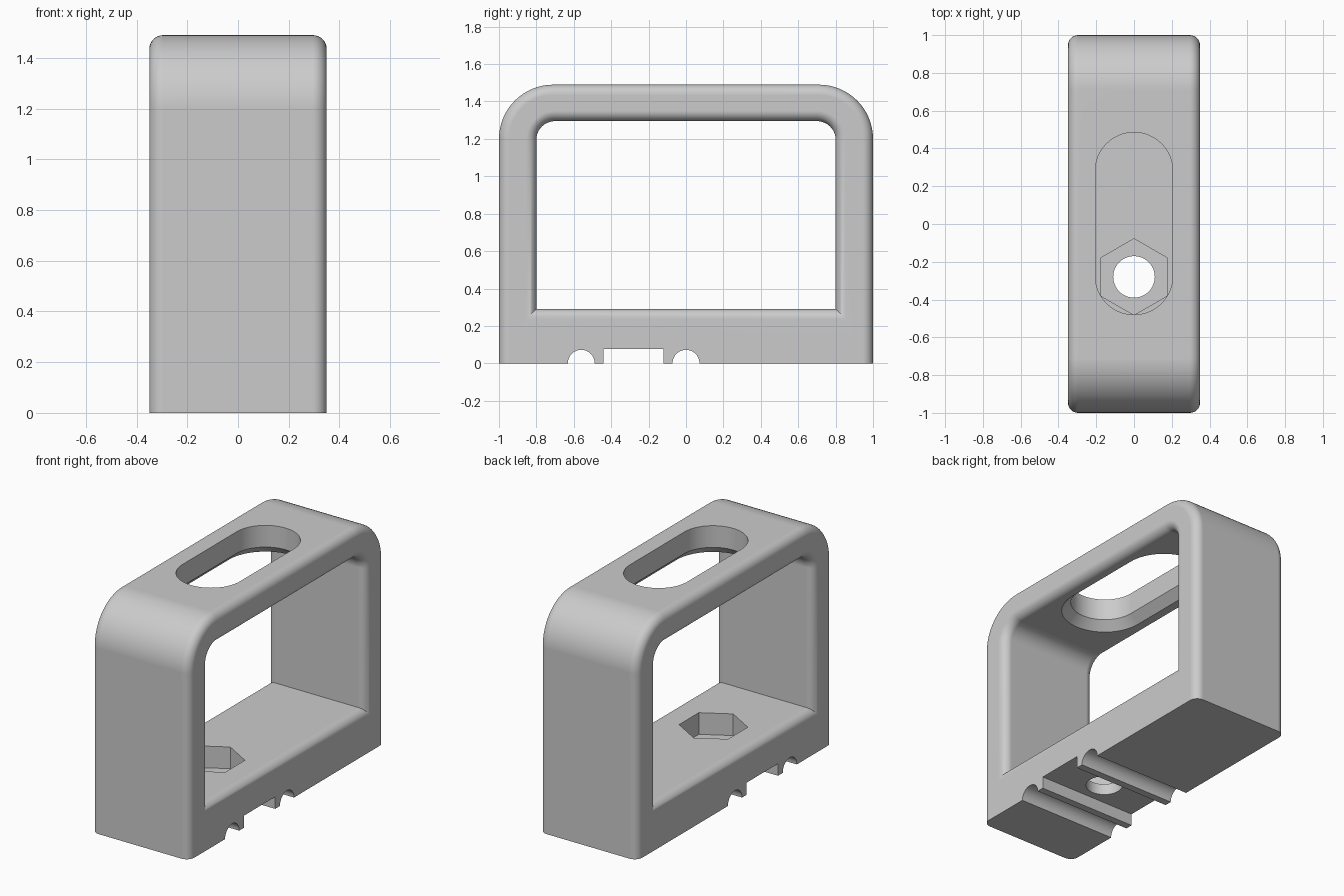
import bpy, math

if "Cube" in bpy.data.objects:
    bpy.data.objects.remove(bpy.data.objects["Cube"])

WIDTH = 0.35     # half width of the body in x
FILLET = 0.055   # rounding of the side edges

grey = bpy.data.materials.new("plain grey")
grey.diffuse_color = (0.6, 0.6, 0.6, 1)
grey.use_nodes = True
grey.node_tree.nodes["Principled BSDF"].inputs["Base Color"].default_value = grey.diffuse_color


def loft(name, rings):
    """Closed solid through a list of equal-length point rings."""
    n = len(rings[0])
    verts = [p for ring in rings for p in ring]
    faces = [(k * n + i, k * n + (i + 1) % n, (k + 1) * n + (i + 1) % n, (k + 1) * n + i)
             for k in range(len(rings) - 1) for i in range(n)]
    faces += [tuple(reversed(range(n))), tuple(range(len(verts) - n, len(verts)))]
    mesh = bpy.data.meshes.new(name)
    mesh.from_pydata(verts, [], faces)
    obj = bpy.data.objects.new(name, mesh)
    bpy.context.collection.objects.link(obj)
    bpy.context.view_layer.objects.active = obj
    obj.select_set(True)
    bpy.ops.object.mode_set(mode='EDIT')
    bpy.ops.mesh.select_all(action='SELECT')
    bpy.ops.mesh.normals_make_consistent(inside=False)
    bpy.ops.object.mode_set(mode='OBJECT')
    obj.select_set(False)
    mesh.materials.append(grey)
    return obj


def arch(x, half, bottom, top, radius, steps=16):
    """Rectangle in the yz plane with two rounded upper corners."""
    pts = [(x, -half, bottom), (x, half, bottom)]
    for side, start in ((1, 0), (-1, 90)):
        for i in range(steps + 1):
            a = math.radians(start + 90 * i / steps)
            pts.append((x, side * (half - radius) + radius * math.cos(a),
                        top - radius + radius * math.sin(a)))
    return pts


def slot(z, radius, y0=-0.275, y1=0.28, steps=32):
    """Long hole outline with round ends."""
    pts = []
    for cy, start in ((y1, 0), (y0, 180)):
        for i in range(steps + 1):
            a = math.radians(start + 180 * i / steps)
            pts.append((radius * math.cos(a), cy + radius * math.sin(a), z))
    return pts


def disc(z, radius, sides, cy=-0.28):
    """Regular polygon with a corner pointing along y."""
    return [(radius * math.sin(2 * math.pi * i / sides),
             cy + radius * math.cos(2 * math.pi * i / sides), z) for i in range(sides)]


def groove(x, cy, radius, sides=48):
    return [(x, cy + radius * math.cos(2 * math.pi * i / sides),
             radius * math.sin(2 * math.pi * i / sides)) for i in range(sides)]


# Side rounding: (x, inset) pairs from left to right
STEPS = 8
right = [(WIDTH - FILLET * (1 - math.sin(a)), FILLET * (1 - math.cos(a)))
         for a in (math.pi / 2 * i / STEPS for i in range(STEPS + 1))]
section = [(-x, d) for x, d in reversed(right)] + right

# Body with rounded shoulders and side edges, flat base
body = loft("handle_body", [arch(x, 1 - d, 0, 1.49 - d, 0.29 - d) for x, d in section])

# Window through the body, flaring at both sides
flare = [(-0.5, FILLET)] + section + [(0.5, FILLET)]
cutters = [loft("window_cutter",
                [arch(x, 0.8 + d, 0.29 - d, 1.295 + d, 0.1 + d) for x, d in flare])]

# Long slot in the top bar, chamfered underneath
cutters.append(loft("slot_cutter", [slot(1.24, 0.315), slot(1.295, 0.26),
                                    slot(1.35, 0.205), slot(1.6, 0.205)]))

# Hexagonal nut pocket and bolt hole in the floor
cutters.append(loft("nut_pocket_cutter", [disc(0.15, 0.202, 6), disc(0.4, 0.202, 6)]))
cutters.append(loft("bolt_hole_cutter", [disc(-0.1, 0.11, 48), disc(0.2, 0.11, 48)]))

# Two round grooves and a square channel across the base
for cy in (-0.56, 0.0):
    cutters.append(loft("round_groove_cutter", [groove(-0.5, cy, 0.072), groove(0.5, cy, 0.072)]))
cutters.append(loft("channel_cutter", [
    [(x, -0.44, -0.1), (x, -0.12, -0.1), (x, -0.12, 0.078), (x, -0.44, 0.078)]
    for x in (-0.5, 0.5)]))

# Cut everything out of the body
bpy.context.view_layer.objects.active = body
body.select_set(True)
for cutter in cutters:
    cut = body.modifiers.new("cut", 'BOOLEAN')
    cut.operation = 'DIFFERENCE'
    cut.solver = 'EXACT'
    cut.object = cutter
    bpy.ops.object.modifier_apply(modifier=cut.name)
for cutter in cutters:
    bpy.data.objects.remove(cutter)

# Smooth fillets, crisp edges, flat large faces
bpy.ops.object.shade_smooth_by_angle(angle=math.radians(30))
weighted = body.modifiers.new("flat_faces", 'WEIGHTED_NORMAL')
weighted.keep_sharp = True
